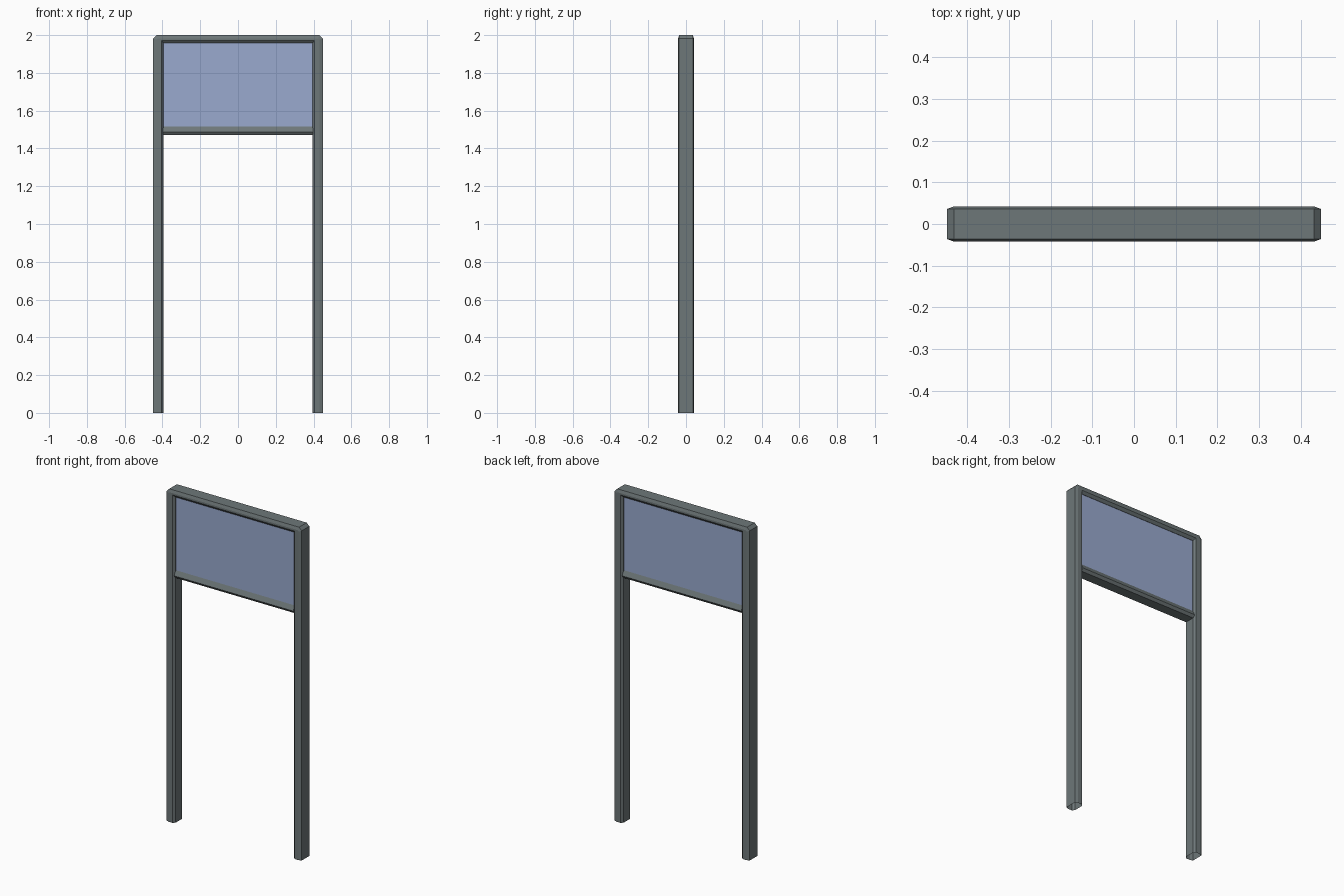
import bpy, bmesh

if "Cube" in bpy.data.objects:
    bpy.data.objects.remove(bpy.data.objects["Cube"])

def material(name, rgb):
    m = bpy.data.materials.new(name)
    m.diffuse_color = (*rgb, 1)
    m.use_nodes = True
    m.node_tree.nodes["Principled BSDF"].inputs["Base Color"].default_value = m.diffuse_color
    return m

GREY = material("grey metal", (0.155, 0.185, 0.19))
BLUE = material("blue panel", (0.32, 0.40, 0.62))

def finish(name, bm, mat):
    bmesh.ops.remove_doubles(bm, verts=bm.verts, dist=1e-5)
    bmesh.ops.recalc_face_normals(bm, faces=bm.faces)
    me = bpy.data.meshes.new(name)
    bm.to_mesh(me)
    bm.free()
    me.materials.append(mat)
    ob = bpy.data.objects.new(name, me)
    bpy.context.collection.objects.link(ob)
    return ob

def loft(bm, rings, caps):
    vs = [[bm.verts.new(p) for p in r] for r in rings]
    n = len(vs[0])
    for a, b in zip(vs, vs[1:]):
        for i in range(n):
            j = (i + 1) % n
            quad = [a[i], a[j], b[j], b[i]]
            if (b[i].co - a[i].co).length < 1e-6:
                quad.remove(b[i])
            if (b[j].co - a[j].co).length < 1e-6:
                quad.remove(b[j])
            if len(quad) > 2:
                bm.faces.new(quad)
    if caps:
        bm.faces.new(vs[0])
        bm.faces.new(vs[-1])

W, H = 0.449, 2.0

# Arched frame: inset on the posts, inset on the top bar, depth, corner cut
half = [(0, 0, 0.036, 0.017), (0.017, 0.017, 0.042, 0.007),
        (0.044, 0.028, 0.042, 0), (0.055, 0.043, 0.029, 0)]
profile = [(p, t, -y, c) for p, t, y, c in half] + half[::-1]
left = [[(-W + p, y, 0) for p, t, y, c in profile],
        [(-W + p, y, H - t - c) for p, t, y, c in profile],
        [(-W + p + c, y, H - t) for p, t, y, c in profile]]
right = [[(-x, y, z) for x, y, z in r] for r in reversed(left)]
bm = bmesh.new()
loft(bm, left + right, False)      # tube ends stay open at the ground
finish("post_frame", bm, GREY)

# Lower rail with sloped upper and under sides
rail = [(0.027, 1.517), (0.041, 1.488), (0.030, 1.472)]
ring = rail + [(-y, z) for y, z in reversed(rail)]
bm = bmesh.new()
loft(bm, [[(x, y, z) for y, z in ring] for x in (-0.396, 0.396)], True)
finish("lower_rail", bm, GREY)

# Sign panel filling the frame
box = [(-0.027, 1.51), (0.027, 1.51), (0.027, 1.96), (-0.027, 1.96)]
bm = bmesh.new()
loft(bm, [[(x, y, z) for y, z in box] for x in (-0.396, 0.396)], True)
finish("sign_panel", bm, BLUE)
